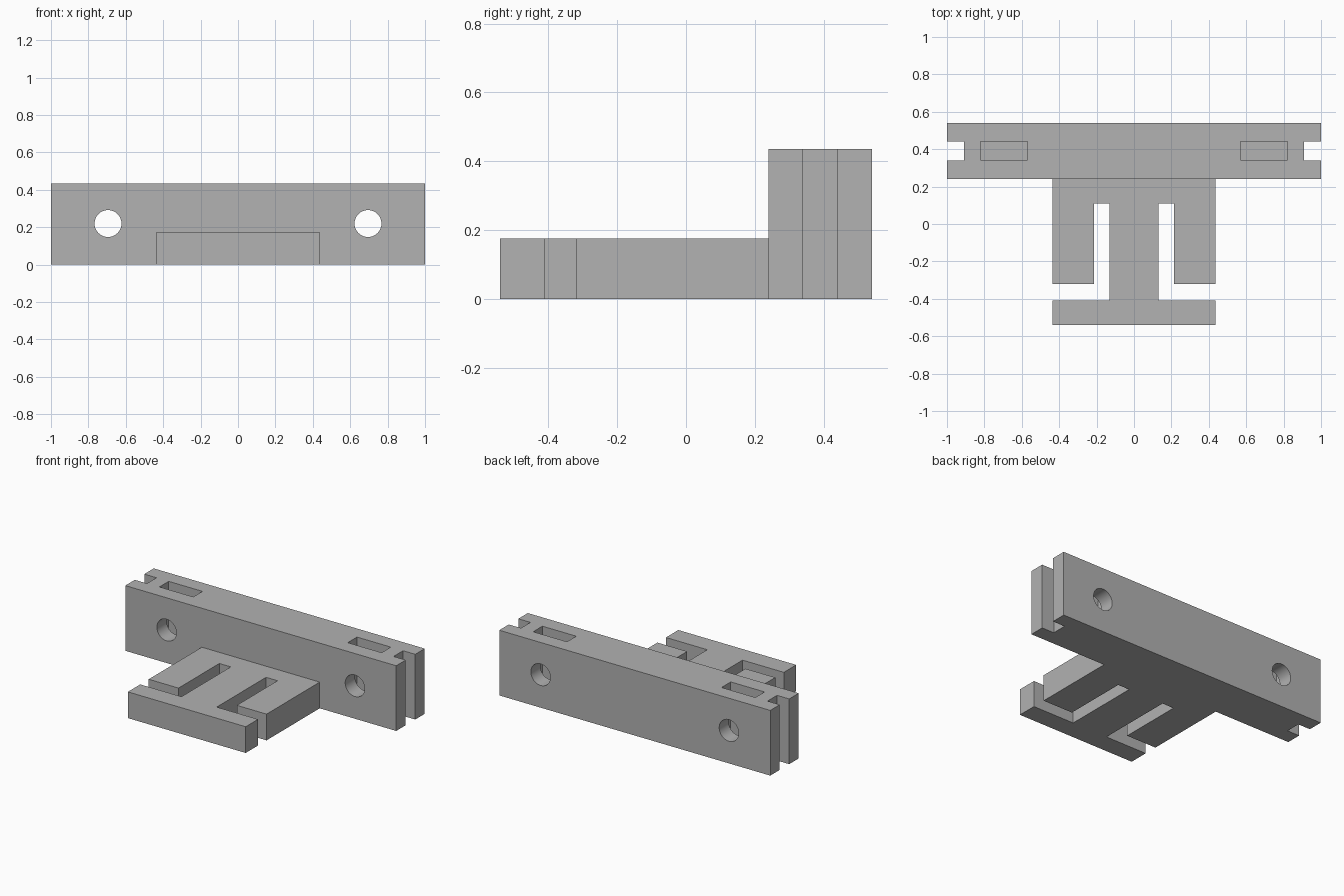
import bpy, bmesh, math

cube = bpy.data.objects.get("Cube")
if cube:
    bpy.data.objects.remove(cube, do_unlink=True)

grey = bpy.data.materials.new("plain grey")
grey.use_nodes = True
colour = (0.445, 0.445, 0.445, 1)
grey.diffuse_color = colour
grey.node_tree.nodes["Principled BSDF"].inputs["Base Color"].default_value = colour


def make_object(name, bm):
    bmesh.ops.recalc_face_normals(bm, faces=bm.faces)
    mesh = bpy.data.meshes.new(name)
    bm.to_mesh(mesh)
    bm.free()
    mesh.materials.append(grey)
    obj = bpy.data.objects.new(name, mesh)
    bpy.context.collection.objects.link(obj)
    return obj


def plate(name, outline, z0, z1):
    """Extrude a plan outline from z0 up to z1."""
    bm = bmesh.new()
    face = bm.faces.new([bm.verts.new((x, y, z0)) for x, y in outline])
    top = bmesh.ops.extrude_face_region(bm, geom=[face])["geom"]
    verts = [v for v in top if isinstance(v, bmesh.types.BMVert)]
    bmesh.ops.translate(bm, verts=verts, vec=(0, 0, z1 - z0))
    return make_object(name, bm)


def box(name, x0, x1, y0, y1, z0, z1):
    return plate(name, [(x0, y0), (x1, y0), (x1, y1), (x0, y1)], z0, z1)


def hole_cutter(x, z, radius):
    bm = bmesh.new()
    bmesh.ops.create_cone(bm, cap_ends=True, segments=48, radius1=radius,
                          radius2=radius, depth=1)
    obj = make_object("hole_cutter", bm)
    obj.rotation_euler.x = math.pi / 2
    obj.location = (x, 0.39, z)
    return obj


def combine(target, other, operation):
    """Apply a boolean and discard the helper."""
    bpy.context.view_layer.update()
    mod = target.modifiers.new("combine", 'BOOLEAN')
    mod.operation, mod.solver, mod.object = operation, 'EXACT', other
    bpy.context.view_layer.objects.active = target
    bpy.ops.object.modifier_apply(modifier=mod.name)
    bpy.data.objects.remove(other, do_unlink=True)


def mirrored(half):
    return half + [(-x, y) for x, y in reversed(half)]


# Back bar with an open groove in each end
FRONT, BACK, TOP = 0.24, 0.54, 0.435
bar = plate("bracket", mirrored([
    (1, FRONT), (1, 0.34), (0.91, 0.34), (0.91, 0.44), (1, 0.44), (1, BACK)]), 0, TOP)

# Slotted tongue: stem, front crossbar and two side arms
tongue = plate("tongue", mirrored([
    (0.435, -0.54), (0.435, -0.41), (0.13, -0.41), (0.13, 0.11), (0.215, 0.11),
    (0.215, -0.32), (0.435, -0.32), (0.435, FRONT)]), 0, 0.175)
combine(bar, tongue, 'UNION')

# Nut pockets from the top, and bolt holes from front to back
for side in (-1, 1):
    x = side * 0.695
    combine(bar, box("pocket_cutter", x - 0.125, x + 0.125, 0.343, 0.44, 0.09, 0.6), 'DIFFERENCE')
    combine(bar, hole_cutter(x, 0.22, 0.072), 'DIFFERENCE')

# Smooth hole walls, crisp edges elsewhere
bpy.ops.object.select_all(action='DESELECT')
bar.select_set(True)
bpy.context.view_layer.objects.active = bar
bpy.ops.object.shade_smooth_by_angle(angle=math.radians(30))
